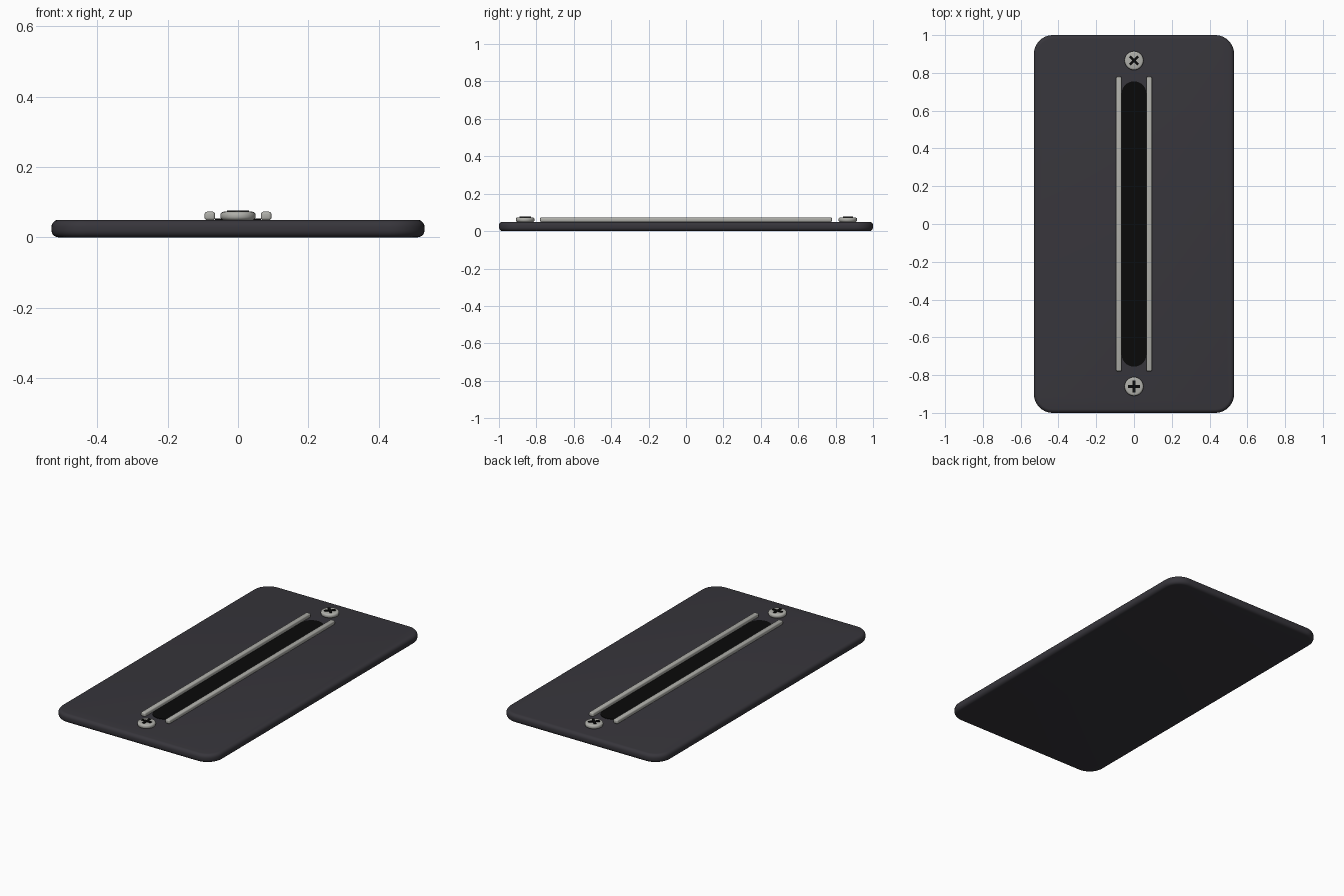
import bpy, math

cube = bpy.data.objects.get("Cube")
if cube:
    bpy.data.objects.remove(cube)


def material(name, color):
    m = bpy.data.materials.new(name)
    m.use_nodes = True
    m.diffuse_color = (*color, 1)
    m.node_tree.nodes["Principled BSDF"].inputs["Base Color"].default_value = (*color, 1)
    return m


charcoal = material("charcoal", (0.038, 0.036, 0.044))
steel = material("brushed steel", (0.43, 0.43, 0.40))
black = material("black", (0.003, 0.003, 0.003))


def rounded_outline(hx, hy, r, steps):
    """Rounded rectangle outline, counter-clockwise."""
    points = []
    for q, (sx, sy) in enumerate([(1, 1), (-1, 1), (-1, -1), (1, -1)]):
        for i in range(steps + 1):
            a = (q + i / steps) * math.pi / 2
            points.append((sx * (hx - r) + r * math.cos(a), sy * (hy - r) + r * math.sin(a)))
    return points


def slab(name, outline, z0, z1, mat, bevel=0, segments=4, location=(0, 0)):
    """Extrude an outline between two heights, with softened rims."""
    n = len(outline)
    verts = [(x, y, z) for z in (z0, z1) for x, y in outline]
    faces = [list(range(n))[::-1], list(range(n, 2 * n))]
    faces += [(i, (i + 1) % n, n + (i + 1) % n, n + i) for i in range(n)]
    mesh = bpy.data.meshes.new(name)
    mesh.from_pydata(verts, [], faces)
    mesh.materials.append(mat)
    ob = bpy.data.objects.new(name, mesh)
    ob.location = (*location, 0)
    bpy.context.collection.objects.link(ob)
    bpy.ops.object.select_all(action="DESELECT")
    bpy.context.view_layer.objects.active = ob
    ob.select_set(True)
    if bevel:
        mod = ob.modifiers.new("soft rim", "BEVEL")
        mod.width, mod.segments = bevel, segments
        mod.limit_method, mod.angle_limit = "ANGLE", math.radians(40)
        bpy.ops.object.modifier_apply(modifier=mod.name)
    bpy.ops.object.shade_smooth_by_angle(angle=math.radians(35))
    return ob


# Base plate and dark slot
slab("base_plate", rounded_outline(0.53, 1.0, 0.1, 10), 0, 0.05, charcoal, 0.02, 5)
slab("slot", rounded_outline(0.065, 0.755, 0.0645, 12), 0.045, 0.053, black)

# Guide rails either side of the slot
for side, x in (("left", 0.08), ("right", -0.08)):
    bar = [(-0.015, -0.78), (0.015, -0.78), (0.015, 0.78), (-0.015, 0.78)]
    slab(side + "_rail", bar, 0.049, 0.073, steel, 0.007, 3, (x, 0))

# Screws with cross recesses
disc = [(0.05 * math.cos(i * math.pi / 16), 0.05 * math.sin(i * math.pi / 16)) for i in range(32)]
for end, y, turn in (("front", -0.86, 0), ("back", 0.865, math.pi / 4)):
    slab(end + "_screw", disc, 0.049, 0.073, steel, 0.01, 4, (0, y))
    w, r = 0.007, 0.031
    cross = [(r, -w), (r, w), (w, w), (w, r), (-w, r), (-w, w),
             (-r, w), (-r, -w), (-w, -w), (-w, -r), (w, -r), (w, -w)]
    mark = slab(end + "_screw_cross", cross, 0.07, 0.077, black, 0, 1, (0, y))
    mark.rotation_euler.z = turn
